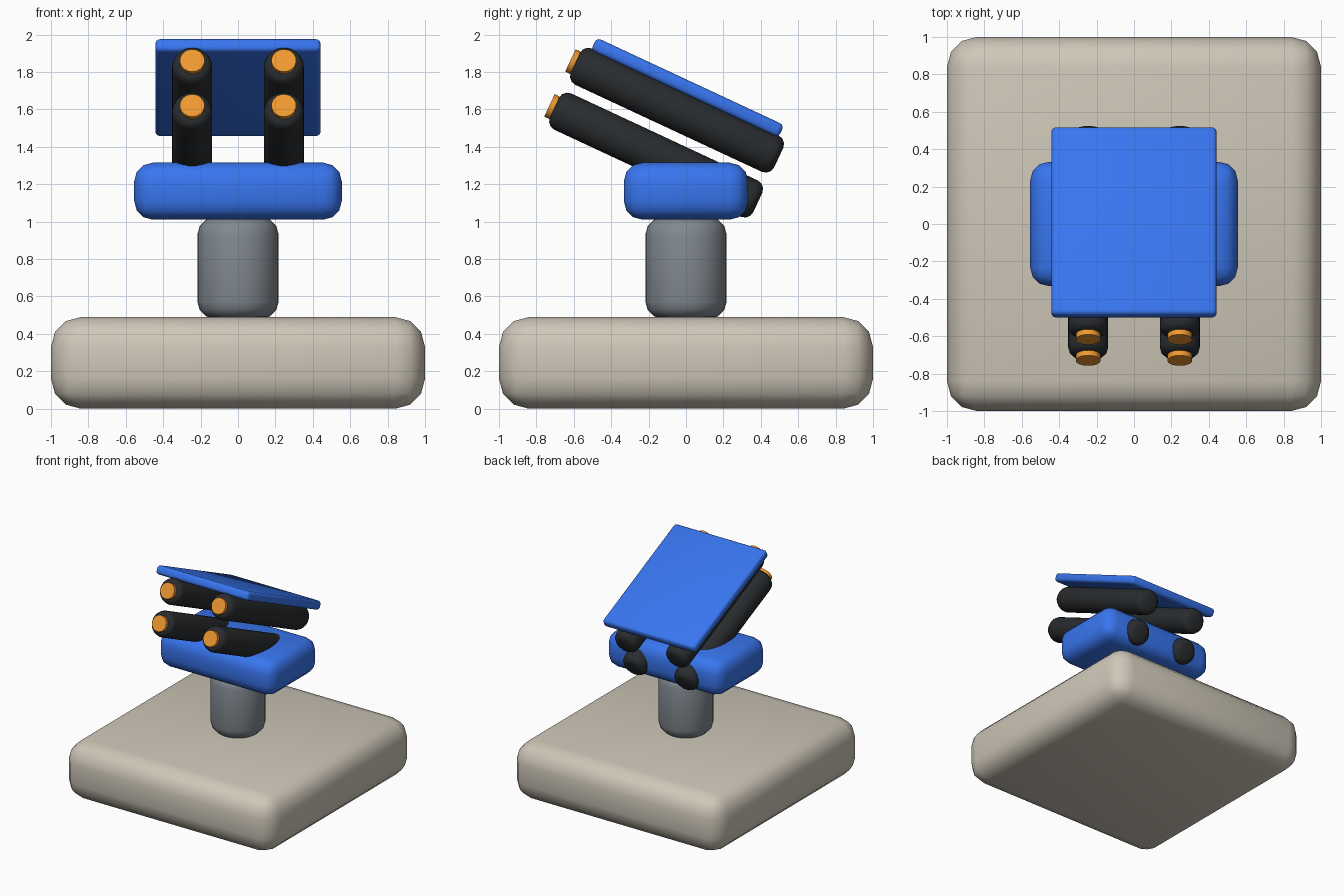
import bpy
from math import radians, sin, cos
from mathutils import Vector

if "Cube" in bpy.data.objects:
    bpy.data.objects.remove(bpy.data.objects["Cube"])

TILT = radians(25)
FORWARD = Vector((0, -cos(TILT), sin(TILT)))
UP = Vector((0, sin(TILT), cos(TILT)))


def material(name, color):
    m = bpy.data.materials.new(name)
    m.diffuse_color = (*color, 1)
    m.use_nodes = True
    m.node_tree.nodes["Principled BSDF"].inputs["Base Color"].default_value = m.diffuse_color
    return m


STONE = material("stone", (0.62, 0.57, 0.48))
STEEL = material("steel", (0.22, 0.25, 0.28))
BLUE = material("blue", (0.04, 0.18, 0.87))
BLACK = material("black", (0.022, 0.025, 0.028))
ORANGE = material("orange", (0.87, 0.32, 0.03))


def finish(name, mat, bevel):
    ob = bpy.context.object
    ob.name = name
    ob.data.materials.append(mat)
    if bevel:
        mod = ob.modifiers.new("bevel", 'BEVEL')
        mod.width = bevel
        mod.segments = 3
        mod.limit_method = 'ANGLE'
        mod.angle_limit = radians(40)
        bpy.ops.object.modifier_apply(modifier=mod.name)
    bpy.ops.object.shade_smooth_by_angle(angle=radians(40))
    return ob


def box(name, size, loc, mat, bevel, rot=0):
    bpy.ops.mesh.primitive_cube_add(size=1, location=loc, rotation=(rot, 0, 0))
    bpy.context.object.scale = size
    bpy.ops.object.transform_apply(location=False, rotation=False, scale=True)
    return finish(name, mat, bevel)


def cylinder(name, radius, depth, loc, mat, bevel=0, rot=0):
    bpy.ops.mesh.primitive_cylinder_add(vertices=32, radius=radius, depth=depth,
                                        location=loc, rotation=(rot, 0, 0))
    return finish(name, mat, bevel)


# Plinth, column and turret body
box("base", (2, 2, 0.49), (0, 0, 0.245), STONE, 0.16)
cylinder("column", 0.217, 0.54, (0, 0, 0.752), STEEL, 0.09)
box("turret_body", (1.11, 0.665, 0.305), (0, 0, 1.163), BLUE, 0.1)

# Four tilted launch tubes with orange tips
aim = radians(90) - TILT
top_center = Vector((0, -0.048, 1.596))
for row, drop in (("upper", 0), ("lower", 0.265)):
    for side, x in (("left", -0.245), ("right", 0.245)):
        c = top_center - UP * drop + Vector((x, 0, 0))
        cylinder(f"{row}_{side}_tube", 0.107, 1.2, c, BLACK, 0.05, aim)
        cylinder(f"{row}_{side}_tip", 0.066, 0.03, c + FORWARD * 0.614,
                 ORANGE, 0, aim)

# Cover panel lying on the upper tubes
box("cover_panel", (0.884, 1.106, 0.074), top_center + UP * 0.133, BLUE,
    0.025, -TILT)
